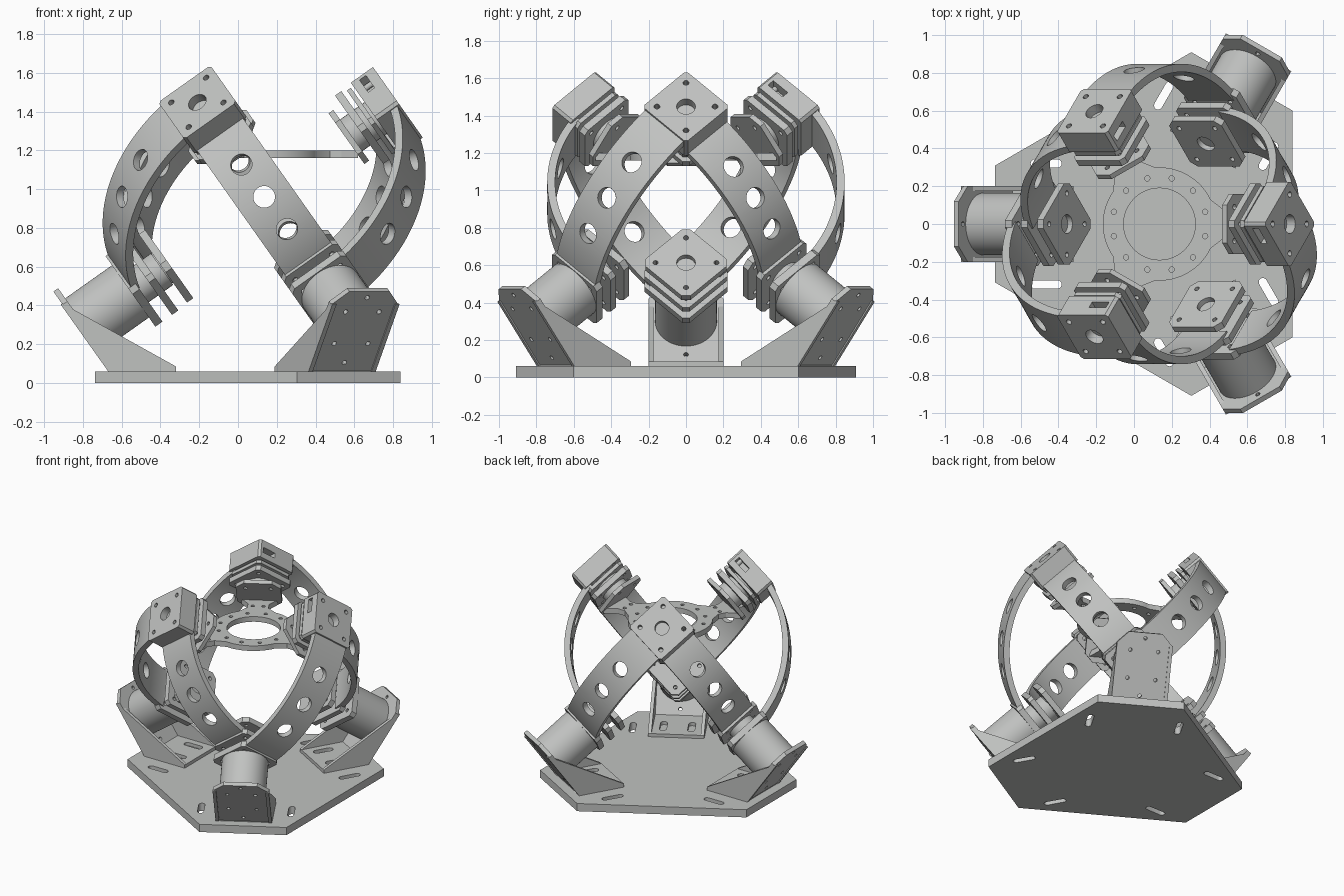
import bpy, bmesh, math
from mathutils import Matrix, Vector

if "Cube" in bpy.data.objects:
    bpy.data.objects.remove(bpy.data.objects["Cube"], do_unlink=True)

CX, CZ = 0.135, 0.96                       # centre of the spherical linkage
CENTRE = Vector((CX, 0, CZ))
FLOOR = Vector((CX, 0, 0))
SIN, COS = 1 / math.sqrt(3), math.sqrt(2 / 3)

grey = bpy.data.materials.new("light_grey")
grey.use_nodes = True
colour = (0.53, 0.54, 0.53, 1)
grey.diffuse_color = colour
grey.node_tree.nodes["Principled BSDF"].inputs["Base Color"].default_value = colour


def radial(deg):
    a = math.radians(deg)
    return Vector((math.cos(a), math.sin(a), 0))


def upper(deg):                            # upper joint axis
    return radial(deg) * COS + Vector((0, 0, SIN))


def lower(deg):                            # motor axis
    return radial(deg) * COS - Vector((0, 0, SIN))


def frame(origin, z, x):
    y = z.cross(x)
    m = Matrix((x, y, z)).transposed().to_4x4()
    m.translation = origin
    return m


def circle(r, x=0, y=0, n=32):
    return [(x + r * math.cos(2 * math.pi * i / n), y + r * math.sin(2 * math.pi * i / n)) for i in range(n)]


def square(h, c):                          # square with cut corners
    return [(h, h - c), (h - c, h), (c - h, h), (-h, h - c),
            (-h, c - h), (c - h, -h), (h - c, -h), (h, c - h)]


def slot(x0, x1, y, r):                    # round-ended slot along x
    pts = [(x1 + r * math.sin(t), y - r * math.cos(t)) for t in [math.pi * i / 8 for i in range(9)]]
    return pts + [(x0 - r * math.sin(t), y + r * math.cos(t)) for t in [math.pi * i / 8 for i in range(9)]]


def corner_holes(d, r=0.014):
    return [circle(r, x, y, 12) for x in (-d, d) for y in (-d, d)]


def place(name, mesh, frames):
    mesh.materials.clear()
    mesh.materials.append(grey)
    bpy.ops.object.select_all(action='DESELECT')
    for f in frames:
        ob = bpy.data.objects.new(name, mesh)
        ob.matrix_world = f
        bpy.context.collection.objects.link(ob)
    ob.select_set(True)
    bpy.context.view_layer.objects.active = ob
    bpy.ops.object.shade_smooth_by_angle(angle=math.radians(30))


def evaluated_mesh(ob):
    bpy.context.view_layer.update()
    dg = bpy.context.evaluated_depsgraph_get()
    return bpy.data.meshes.new_from_object(ob.evaluated_get(dg))


def prism(name, loops, z0, z1, frames):
    """Extrude an outline with holes from z0 to z1 and place it in each frame."""
    cu = bpy.data.curves.new(name, 'CURVE')
    cu.dimensions, cu.fill_mode, cu.extrude = '2D', 'BOTH', (z1 - z0) / 2
    for loop in loops:
        sp = cu.splines.new('POLY')
        sp.points.add(len(loop) - 1)
        for p, (x, y) in zip(sp.points, loop):
            p.co = (x, y, 0, 1)
        sp.use_cyclic_u = True
    ob = bpy.data.objects.new(name, cu)
    bpy.context.collection.objects.link(ob)
    mesh = evaluated_mesh(ob)
    bpy.data.objects.remove(ob, do_unlink=True)
    bpy.data.curves.remove(cu)
    bm = bmesh.new()
    bm.from_mesh(mesh)
    bmesh.ops.remove_doubles(bm, verts=bm.verts, dist=1e-5)
    bmesh.ops.translate(bm, verts=bm.verts, vec=(0, 0, (z0 + z1) / 2))
    bmesh.ops.recalc_face_normals(bm, faces=bm.faces)
    bm.to_mesh(mesh)
    bm.free()
    place(name, mesh, frames)


def mesh_object(name, bm):
    mesh = bpy.data.meshes.new(name)
    bm.to_mesh(mesh)
    bm.free()
    ob = bpy.data.objects.new(name, mesh)
    bpy.context.collection.objects.link(ob)
    return ob


def curved_link(name, r0, r1, half, frames):
    """Quarter-circle band with three round holes, swept from local z to local x."""
    bm = bmesh.new()
    rings, n = [], 40
    for i in range(n + 1):
        a = math.radians(9 + 72 * i / n)
        rings.append([bm.verts.new((r * math.sin(a), y, r * math.cos(a)))
                      for r, y in ((r0, -half), (r1, -half), (r1, half), (r0, half))])
    for p, q in zip(rings, rings[1:]):
        for k in range(4):
            bm.faces.new((p[k], p[(k + 1) % 4], q[(k + 1) % 4], q[k]))
    bm.faces.new(rings[0])
    bm.faces.new(rings[-1])
    bmesh.ops.recalc_face_normals(bm, faces=bm.faces)
    band = mesh_object(name, bm)
    bm = bmesh.new()
    for deg in (29, 45, 61):
        m = Matrix.Rotation(math.radians(deg), 4, 'Y') @ Matrix.Translation((0, 0, (r0 + r1) / 2))
        bmesh.ops.create_cone(bm, cap_ends=True, segments=32, radius1=0.056, radius2=0.056, depth=0.2, matrix=m)
    cutter = mesh_object("hole_cutter", bm)
    cutter.hide_render = True
    mod = band.modifiers.new("holes", 'BOOLEAN')
    mod.operation, mod.solver, mod.object = 'DIFFERENCE', 'EXACT', cutter
    mesh = evaluated_mesh(band)
    for ob in (band, cutter):
        bpy.data.objects.remove(ob, do_unlink=True)
    place(name, mesh, frames)


thirds = (0, 120, 240)
top_f = [frame(CENTRE, upper(a), lower(a + 60)) for a in thirds]
top_flip = [frame(CENTRE, upper(a), lower(a - 60)) for a in thirds]
top_45 = [f @ Matrix.Rotation(math.radians(-45), 4, 'Z') for f in top_f]
motors = (60, 180, 300)
low_f = [frame(CENTRE, lower(a), upper(a + 60)) for a in motors]
side = [Vector((0, 0, 1)).cross(radial(a)) for a in motors]
low_up = [frame(CENTRE, lower(a), s) for a, s in zip(motors, side)]
flat = [frame(FLOOR, Vector((0, 0, 1)), radial(a)) for a in motors]

# Base plate with radial slots
hexagon = []
for a in motors:
    for d in (-19.5, 19.5):
        hexagon.append(tuple(radial(a + d).xy * 0.925))
loops = [hexagon]
for a in motors:
    c, s = radial(a).xy
    for t in (-0.32, 0.32):
        loops.append([(x * c - y * s, x * s + y * c) for x, y in slot(0.54, 0.66, t, 0.022)])
prism("base_plate", loops, 0, 0.06, [Matrix.Translation(FLOOR)])

# Motor brackets: foot, sloping plate and two gussets
prism("bracket_foot", [[(0.455, -0.2), (0.80, -0.2), (0.80, 0.2), (0.455, 0.2)],
                       slot(0.54, 0.64, -0.1, 0.025), slot(0.54, 0.64, 0.1, 0.025)], 0.06, 0.085, flat)
# local y of this frame points down or up the slope, so test its sign
up = 1 if low_up[0].col[1].z > 0 else -1
outline = [(-0.2, -0.276), (0.2, -0.276), (0.2, 0.146), (0.12, 0.229), (-0.12, 0.229), (-0.2, 0.146)]
holes = [circle(0.013, x, y, 12) for x, y in
         ((-0.1, 0.1), (0.1, 0.1), (-0.1, -0.1), (0.1, -0.1), (0, -0.22), (0, 0.19))]
prism("bracket_plate", [[(x, y * up) for x, y in lp] for lp in [outline] + holes], 1.14, 1.17, low_up)
gusset = [(0.805, 0.06), (0.455, 0.06), (0.455, 0.085), (1.04, 0.41), (1.05, 0.405)]
for name, off in (("gusset_a", 0.1875), ("gusset_b", -0.1875)):
    prism(name, [gusset], off - 0.0125, off + 0.0125,
          [frame(FLOOR, radial(a).cross(Vector((0, 0, 1))), radial(a)) for a in motors])

# Motors and lower joint stacks
prism("motor", [circle(0.165, n=64)], 0.845, 1.14, low_f)
prism("motor_link_plate", [square(0.17, 0.025)] + corner_holes(0.115), 0.80, 0.845, low_f)
prism("lower_joint_hub", [circle(0.1)], 0.645, 0.80, low_f)
prism("inner_link_plate", [square(0.17, 0.025)] + corner_holes(0.115), 0.70, 0.74, low_f)
prism("lower_joint_plate", [square(0.17, 0.035), circle(0.05)] + corner_holes(0.115), 0.60, 0.64, low_f)
prism("lower_joint_cap", [circle(0.09)], 0.63, 0.66, low_f)

# Curved links: outer from the motors, inner to the lower joints
curved_link("outer_link", 0.805, 0.848, 0.145, top_flip)
curved_link("inner_link", 0.70, 0.742, 0.145, top_f)

# Upper joint blocks with a slot in one side
full = square(0.165, 0.015)
notched = full[:3] + [(-0.15, 0.165), (-0.165, 0.15), (-0.165, 0.13), (-0.10, 0.13),
                      (-0.10, 0.02), (-0.165, 0.02)] + full[4:]
bore = [circle(0.05)] + corner_holes(0.11, 0.016)
prism("joint_block_outer", [full] + bore, 0.79, 0.845, top_f)
prism("joint_block_middle", [notched] + bore, 0.75, 0.79, top_f)
prism("joint_block_inner", [full] + bore, 0.705, 0.75, top_f)
prism("upper_joint_hub", [circle(0.1)], 0.545, 0.71, top_f)
prism("upper_joint_plate", [square(0.165, 0.025)] + corner_holes(0.115), 0.60, 0.64, top_f)
prism("upper_spacer_plate", [square(0.155, 0.025)], 0.665, 0.69, top_f)
prism("platform_mount", [square(0.16, 0.06)] + corner_holes(0.09), 0.52, 0.55, top_45)

# Moving platform: ring with three flared arms
outline = []
for a in thirds:
    c, s = radial(a).xy
    arm = [(0.27, -0.13), (0.34, -0.075), (0.40, -0.075), (0.485, -0.13),
           (0.485, 0.13), (0.40, 0.075), (0.34, 0.075), (0.27, 0.13)]
    outline += [(x * c - y * s, x * s + y * c) for x, y in arm]
    outline += [tuple(radial(a + d).xy * 0.30) for d in range(30, 91, 6)]
loops = [outline, circle(0.19, n=48)]
loops += [circle(0.014, *(radial(15 + 30 * i).xy * 0.25), 12) for i in range(12)]
loops += [circle(0.014, *(radial(a + d).xy * 0.37), 12) for a in thirds for d in (-6, 6)]
prism("platform", loops, 1.16, 1.20, [Matrix.Translation(FLOOR)])
